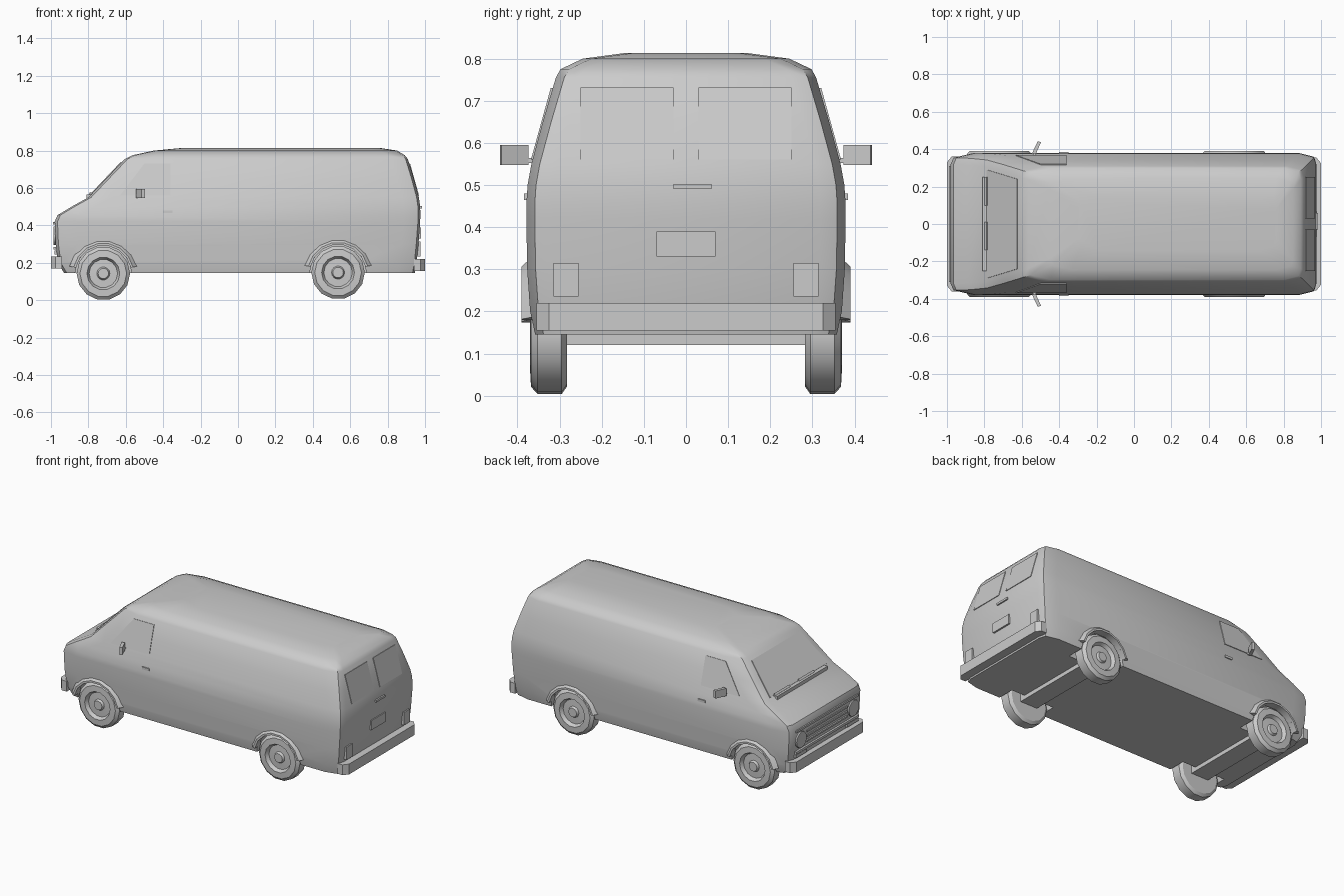
import bpy, bmesh
from math import sin, cos, pi, radians
from mathutils import Vector

if "Cube" in bpy.data.objects:
    bpy.data.objects.remove(bpy.data.objects["Cube"])


def make(name, verts, faces, smooth=True):
    bm = bmesh.new()
    vs = [bm.verts.new(v) for v in verts]
    for f in faces:
        bm.faces.new([vs[i] for i in f])
    bmesh.ops.recalc_face_normals(bm, faces=bm.faces)
    me = bpy.data.meshes.new(name)
    bm.to_mesh(me)
    bm.free()
    ob = bpy.data.objects.new(name, me)
    bpy.context.collection.objects.link(ob)
    if smooth:
        soften(ob)
    return ob


def activate(ob):
    bpy.ops.object.select_all(action='DESELECT')
    ob.select_set(True)
    bpy.context.view_layer.objects.active = ob


def soften(ob):
    activate(ob)
    bpy.ops.object.shade_smooth_by_angle(angle=radians(32))


def loft(name, rings, smooth=True):
    """Skin equal-length closed rings and cap both ends."""
    n = len(rings[0])
    faces = [[i * n + j, i * n + (j + 1) % n, (i + 1) * n + (j + 1) % n, (i + 1) * n + j]
             for i in range(len(rings) - 1) for j in range(n)]
    faces += [list(range(n)), list(range((len(rings) - 1) * n, len(rings) * n))]
    return make(name, [p for r in rings for p in r], faces, smooth)


def box(name, x0, x1, y0, y1, z0, z1):
    return loft(name, [[(x0, y0, z), (x1, y0, z), (x1, y1, z), (x0, y1, z)]
                       for z in (z0, z1)], False)


def panel(name, pts, t=0.005):
    """Thin plate straddling a body surface."""
    p = [Vector(v) for v in pts]
    n = (p[1] - p[0]).cross(p[2] - p[0]).normalized() * t
    return loft(name, [[v - n for v in p], [v + n for v in p]], False)


def disc_rings(cx, cz, profile, sides, s=1):
    return [[(cx + r * cos(2 * pi * k / sides), s * y, cz + r * sin(2 * pi * k / sides))
             for k in range(sides)] for r, y in profile]


AXLES = (('front', -0.72, 0.143), ('rear', 0.535, 0.148))

# Body shell: plan outlines stacked by height (z, nose x, tail x, half width)
LEVELS = [
    (0.145, -0.93, 0.945, 0.358), (0.20, -0.962, 0.955, 0.37),
    (0.30, -0.975, 0.965, 0.377), (0.42, -0.98, 0.974, 0.379),
    (0.455, -0.965, 0.975, 0.379), (0.50, -0.89, 0.974, 0.376),
    (0.55, -0.80, 0.967, 0.367), (0.65, -0.705, 0.94, 0.34),
    (0.755, -0.605, 0.908, 0.309), (0.775, -0.565, 0.892, 0.298),
    (0.80, -0.45, 0.85, 0.245), (0.814, -0.30, 0.76, 0.14)]
rings = []
for z, xf, xr, w in LEVELS:
    half = [(xf, w - 0.06), (xf + 0.015, w - 0.025), (xf + 0.12, w),
            (xr - 0.09, w), (xr - 0.012, w - 0.02), (xr, w - 0.06)]
    rings.append([(x, y, z) for x, y in half] + [(x, -y, z) for x, y in reversed(half)])
body = loft('van_body', rings, False)

# Wheel wells cut into the shell
for end, cx, cz in AXLES:
    for s in (1, -1):
        cutter = loft('well_cutter', disc_rings(cx, cz, [(0.152, 0.25), (0.152, 0.5)], 14, s), False)
        cutter.hide_render = True
        mod = body.modifiers.new('well', 'BOOLEAN')
        mod.operation = 'DIFFERENCE'
        mod.solver = 'EXACT'
        mod.object = cutter
        activate(body)
        bpy.ops.object.modifier_apply(modifier=mod.name)
        bpy.data.objects.remove(cutter)
soften(body)

# Wheels with dished hubs, arch flares and axle beams
WHEEL = [(0.125, 0.283), (0.143, 0.295), (0.143, 0.352), (0.125, 0.368), (0.088, 0.37),
         (0.076, 0.348), (0.035, 0.35), (0.028, 0.364)]
for end, cx, cz in AXLES:
    for s, side in ((1, 'left'), (-1, 'right')):
        loft(f'{end}_wheel_{side}', disc_rings(cx, cz, WHEEL, 14, s))
        arch = []
        for k in range(8):
            a = radians(12 + 156 * k / 7)
            arch.append([(cx + r * cos(a), s * y, cz + r * sin(a))
                         for r, y in ((0.15, 0.35), (0.15, 0.39), (0.162, 0.39), (0.185, 0.365))])
        loft(f'{end}_arch_flare_{side}', arch)
    box(f'{end}_axle_beam', cx - 0.06, cx + 0.06, -0.285, 0.285, 0.12, 0.17)

# Bumpers with wrapped ends
for name, d, x0, z0, z1, w in (('front_bumper', -1, 0.94, 0.17, 0.235, 0.36),
                               ('rear_bumper', 1, 0.94, 0.155, 0.22, 0.355)):
    plan = [(x0, -w), (0.975, -w), (1.0, -w + 0.03), (1.0, w - 0.03), (0.975, w), (x0, w)]
    loft(name, [[(d * x, y, z) for x, y in plan] for z in (z0, z1)], False)

# Grille, headlights and front indicators
box('grille_surround', -0.986, -0.96, -0.31, 0.31, 0.27, 0.285)
box('grille_top', -0.988, -0.96, -0.31, 0.31, 0.405, 0.418)
for i in range(3):
    z = 0.31 + 0.03 * i
    box('grille_bar', -0.985, -0.96, -0.2, 0.2, z, z + 0.01)
for s in (1, -1):
    n = 12
    loft('headlight', [[(x, s * 0.26 + r * cos(2 * pi * k / n), 0.345 + r * sin(2 * pi * k / n))
                        for k in range(n)] for x, r in ((-0.96, 0.05), (-0.987, 0.05), (-0.985, 0.04))])
    y0, y1 = sorted((s * 0.2, s * 0.31))
    box('front_indicator', -0.982, -0.955, y0, y1, 0.245, 0.265)

# Windscreen, cowl and wipers
panel('windscreen', [(-0.785, -0.29, 0.565), (-0.785, 0.29, 0.565),
                     (-0.622, 0.24, 0.737), (-0.622, -0.24, 0.737)])
box('cowl_vent', -0.81, -0.78, -0.25, 0.25, 0.54, 0.566)
for y in (-0.14, 0.1):
    panel('wiper', [(-0.795, y, 0.566), (-0.795, y + 0.15, 0.566),
                    (-0.786, y + 0.15, 0.576), (-0.786, y, 0.576)], 0.004)

# Cab door windows, door handles and mirrors
for s in (1, -1):
    panel('door_window', [(-0.63, s * 0.364, 0.56), (-0.36, s * 0.364, 0.56),
                          (-0.36, s * 0.317, 0.73), (-0.50, s * 0.317, 0.73)], 0.004)
    y0, y1 = sorted((s * 0.37, s * 0.384))
    box('door_handle', -0.40, -0.35, y0, y1, 0.465, 0.48)
    mirror = [(-0.545, 0.378), (-0.525, 0.374), (-0.497, 0.438), (-0.515, 0.442)]
    loft('wing_mirror', [[(x, s * y, z) for x, y in mirror] for z in (0.547, 0.595)], False)
    y0, y1 = sorted((s * 0.345, s * 0.39))
    box('mirror_arm', -0.54, -0.525, y0, y1, 0.552, 0.564)

# Tail lamps, rear handle and number plate recess
for s in (1, -1):
    y0, y1 = sorted((s * 0.255, s * 0.315))
    box('tail_lamp', 0.94, 0.975, y0, y1, 0.235, 0.315)
    y0, y1 = sorted((s * 0.03, s * 0.25))
    panel('rear_window', [(0.964, y0, 0.56), (0.964, y1, 0.56),
                          (0.916, y1, 0.73), (0.916, y0, 0.73)], 0.004)
box('rear_handle', 0.96, 0.983, -0.03, 0.06, 0.49, 0.503)
box('rear_plate', 0.95, 0.978, -0.07, 0.07, 0.33, 0.39)
